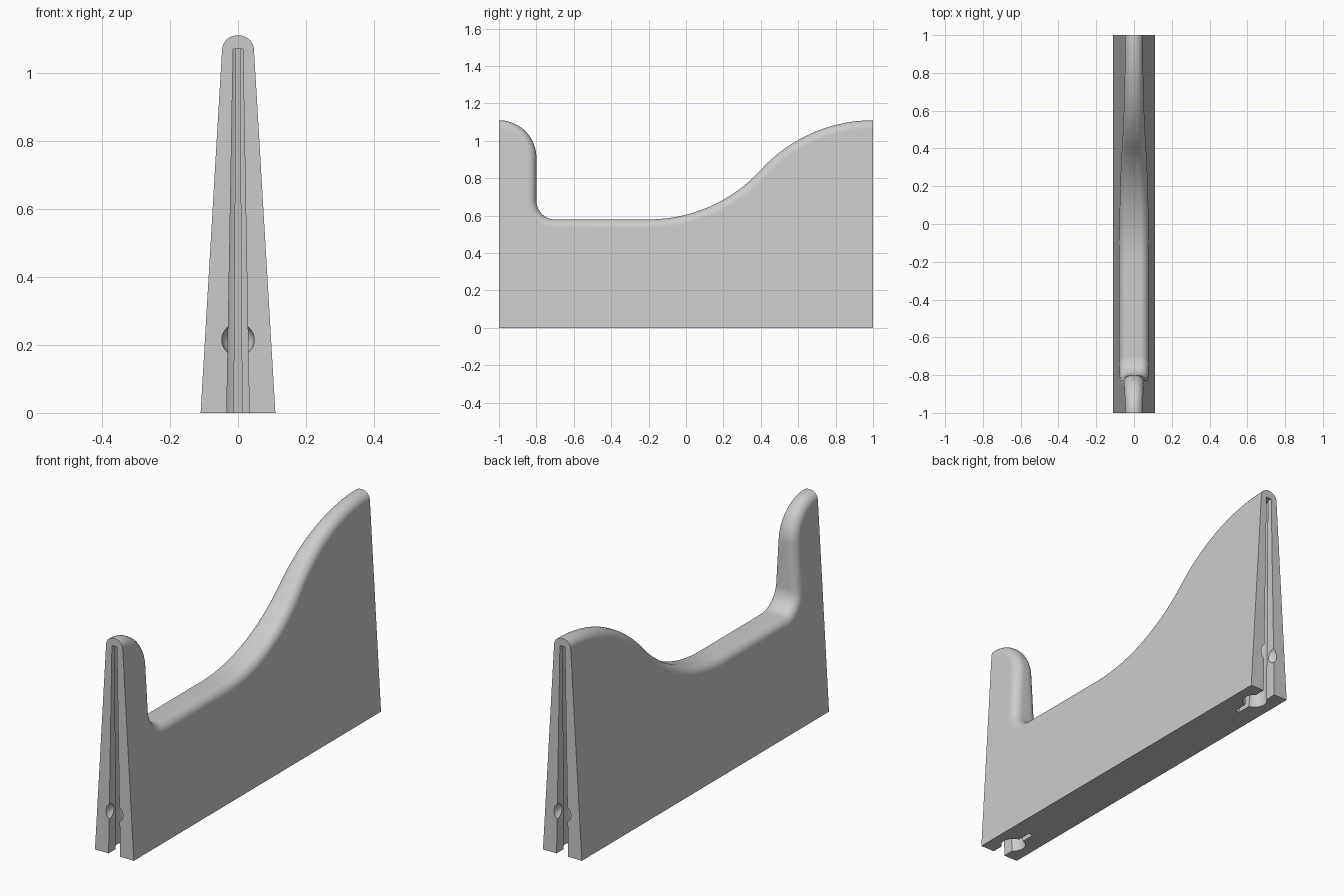
import bpy
import bmesh
from math import sin, cos, pi, asin, radians
from mathutils import Vector

if "Cube" in bpy.data.objects:
    bpy.data.objects.remove(bpy.data.objects["Cube"])

grey = bpy.data.materials.new("light grey")
grey.use_nodes = True
grey.diffuse_color = (0.6, 0.6, 0.6, 1)
grey.node_tree.nodes["Principled BSDF"].inputs["Base Color"].default_value = (0.6, 0.6, 0.6, 1)

TOP, LOW, ROUND = 1.11, 0.58, 0.044


def half_width(z):
    return 0.11 - 0.059 * z


def finish(bm, name):
    bmesh.ops.recalc_face_normals(bm, faces=bm.faces)
    mesh = bpy.data.meshes.new(name)
    bm.to_mesh(mesh)
    bm.free()
    obj = bpy.data.objects.new(name, mesh)
    bpy.context.collection.objects.link(obj)
    mesh.materials.append(grey)
    return obj


def arc(cy, cz, r, start, end, steps, side):
    """Points with outward normals; side is 1 for convex, -1 for concave."""
    out = []
    for i in range(steps + 1):
        a = radians(start + (end - start) * i / steps)
        d = Vector((cos(a), sin(a)))
        out.append((Vector((cy, cz)) + d * r, d * side))
    return out


# Upper outline: front post, seat, then a rising double curve
big = 0.8117
sweep = 47.67
outline = arc(-1, TOP - 0.2, 0.2, 90, 0, 20, 1)
outline += arc(-0.7, LOW + 0.1, 0.1, 180, 270, 16, -1)
outline += arc(-0.2, LOW + big, big, 270, 270 + sweep, 28, -1)
outline += arc(1, TOP - big, big, 90 + sweep, 90, 28, 1)[1:]

# Tapered wall with a rounded upper rim
bm = bmesh.new()
STEPS = 8
rings = []
for p, n in outline:
    ring = []
    for s in (1, -1):
        ts = range(STEPS + 1) if s == 1 else range(STEPS, -1, -1)
        for k in ts:
            t = k / STEPS * pi / 2
            q = p - n * ROUND * (1 - sin(t))
            base = half_width((p - n * ROUND).y)
            ring.append(bm.verts.new((s * (base - ROUND * (1 - cos(t))), q.x, q.y)))
    rings.append(ring)
for a, b in zip(rings, rings[1:]):
    for k in range(len(a) - 1):
        bm.faces.new((a[k], a[k + 1], b[k + 1], b[k]))
foot = {(s, y): bm.verts.new((s * half_width(0), y, 0)) for s in (1, -1) for y in (-1, 1)}
for s, k in ((1, 0), (-1, -1)):
    bm.faces.new([r[k] for r in rings] + [foot[s, 1], foot[s, -1]])
for y, ring in ((-1, rings[0]), (1, rings[-1])):
    bm.faces.new(ring + [foot[-1, y], foot[1, y]])
bm.faces.new([foot[1, -1], foot[1, 1], foot[-1, 1], foot[-1, -1]])
wall = finish(bm, "tapered_wall")


def keyhole(end):
    """Tapered slot: narrow neck, round socket and thin slit behind it."""
    neck, slit, r, centre, back = 0.033, 0.012, 0.058, 0.105, 0.235
    a0, a1 = pi - asin(neck / r), asin(slit / r)
    half = [(neck, -0.05)]
    for i in range(19):
        a = a0 + (a1 - a0) * i / 18
        half.append((r * sin(a), centre + r * cos(a)))
    half.append((slit, back))
    loop = half + [(-x, d) for x, d in reversed(half)]
    bm = bmesh.new()
    levels = []
    for z in (-0.02, 1.07):
        f = 1 - 0.53 * z
        levels.append([bm.verts.new((x * f, end * (1 - d * f), z)) for x, d in loop])
    low, high = levels
    for i in range(len(loop)):
        j = (i + 1) % len(loop)
        bm.faces.new((low[i], low[j], high[j], high[i]))
    bm.faces.new(low)
    bm.faces.new(high)
    return finish(bm, "slot_cutter")


def dimple(end):
    """Round locking recess on the end face."""
    bm = bmesh.new()
    bmesh.ops.create_uvsphere(bm, u_segments=32, v_segments=16, radius=0.048)
    bmesh.ops.translate(bm, verts=bm.verts, vec=(0, end, 0.215))
    return finish(bm, "recess_cutter")


# Cut a slot and a recess into each end
bpy.context.view_layer.objects.active = wall
for end in (-1, 1):
    for cutter in (keyhole(end), dimple(end)):
        cutter.hide_render = True
        mod = wall.modifiers.new("cut", "BOOLEAN")
        mod.operation = "DIFFERENCE"
        mod.solver = "EXACT"
        mod.object = cutter
        bpy.ops.object.modifier_apply(modifier=mod.name)
        bpy.data.objects.remove(cutter)

# Smooth rim and sockets, flat sides and ends
bpy.ops.object.select_all(action="DESELECT")
wall.select_set(True)
bpy.ops.object.shade_smooth_by_angle(angle=radians(30))
for face in wall.data.polygons:
    if face.area > 0.05:
        face.use_smooth = False
